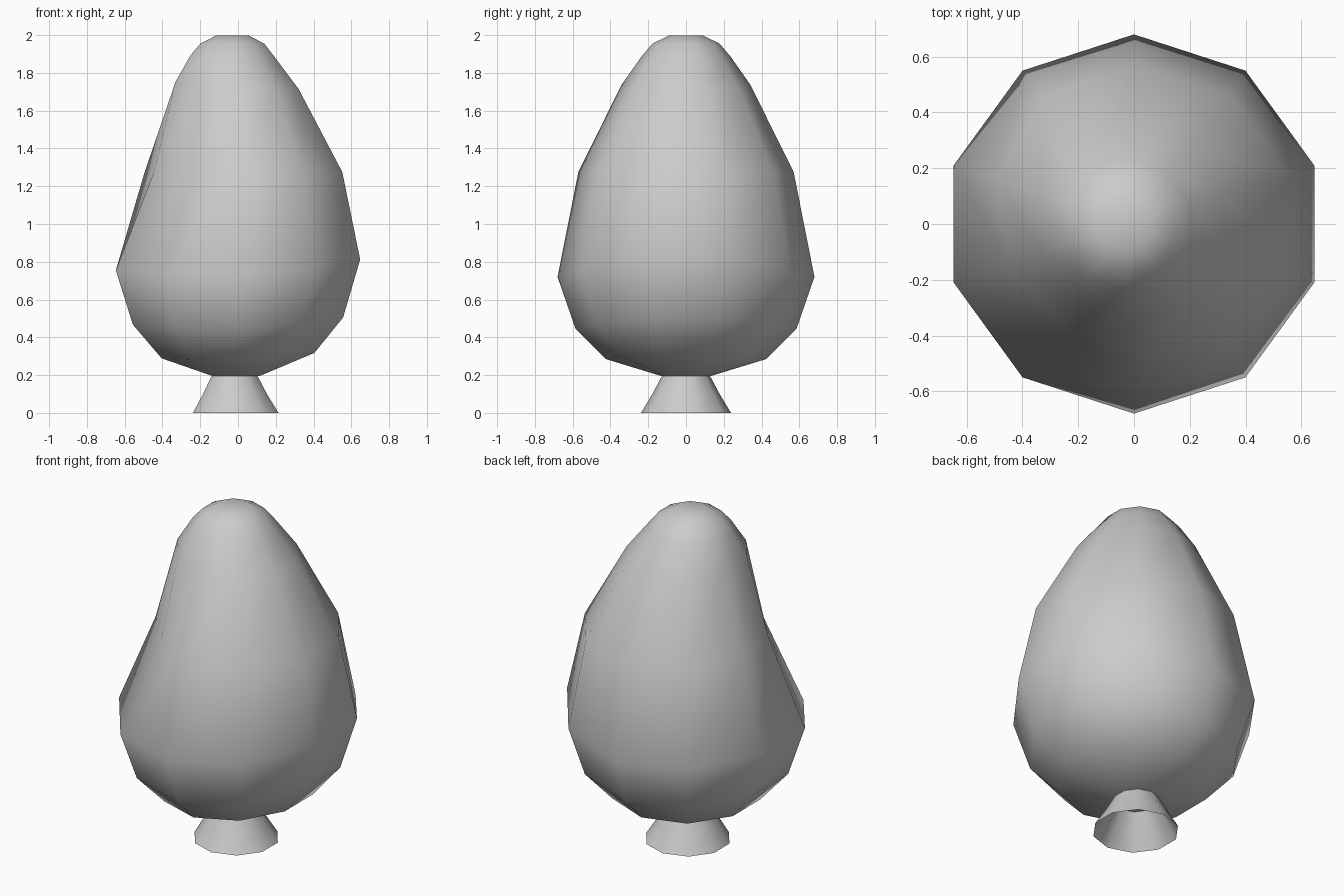
import bpy, bmesh
from math import cos, sin, radians

default = bpy.data.objects.get("Cube")
if default:
    bpy.data.objects.remove(default, do_unlink=True)

SIDES = 10

# Single plain grey
grey = bpy.data.materials.new("plain grey")
grey.use_nodes = True
colour = (0.6, 0.6, 0.6, 1)
grey.diffuse_color = colour
grey.node_tree.nodes["Principled BSDF"].inputs["Base Color"].default_value = colour


def loft(name, rings, cap_start, cap_end, dents={}):
    """Skin a stack of rings given as (radius, height, x offset, tilt, wave)."""
    bm = bmesh.new()
    loops = []
    for r, (radius, z, dx, tilt, wave) in enumerate(rings):
        loop = []
        for i in range(SIDES):
            a = radians(90 + i * 360 / SIDES)
            rad = radius * dents.get((r, i), 1)
            loop.append(bm.verts.new((rad * cos(a) + dx, rad * sin(a),
                                      z + tilt * cos(a) - wave * sin(a) ** 2)))
        loops.append(loop)
    for low, high in zip(loops, loops[1:]):
        for i in range(SIDES):
            j = (i + 1) % SIDES
            bm.faces.new((low[i], low[j], high[j], high[i]))
    if cap_start:
        bm.faces.new(loops[0][::-1])
    if cap_end:
        bm.faces.new(loops[-1])
    for f in bm.faces:
        f.smooth = True
    mesh = bpy.data.meshes.new(name)
    bm.to_mesh(mesh)
    bm.free()
    mesh.materials.append(grey)
    obj = bpy.data.objects.new(name, mesh)
    bpy.context.collection.objects.link(obj)
    return obj


# Egg-shaped body, slightly tilted, with one side pressed in above the belly
body_rings = [
    (0.13, 0.195, -0.01, 0, 0),
    (0.425, 0.305, 0, 0.015, 0.02),
    (0.585, 0.49, 0, 0.02, 0.045),
    (0.68, 0.79, 0, 0.03, 0.07),
    (0.57, 1.275, 0.01, 0, 0),
    (0.342, 1.735, -0.005, -0.02, 0),
    (0.237, 1.885, -0.025, -0.01, 0),
    (0.178, 1.955, -0.03, 0, 0),
    (0.09, 1.998, -0.03, 0, 0),
]
pressed = {(4, 2): 0.93, (4, 3): 0.84, (4, 4): 0.79}
loft("body", body_rings, True, True, pressed)

# Hollow flared foot
foot_rings = [
    (0.238, 0, -0.012, 0, 0),
    (0.178, 0.1, -0.016, 0, 0),
    (0.125, 0.2, -0.018, 0, 0),
]
loft("foot", foot_rings, False, False)
